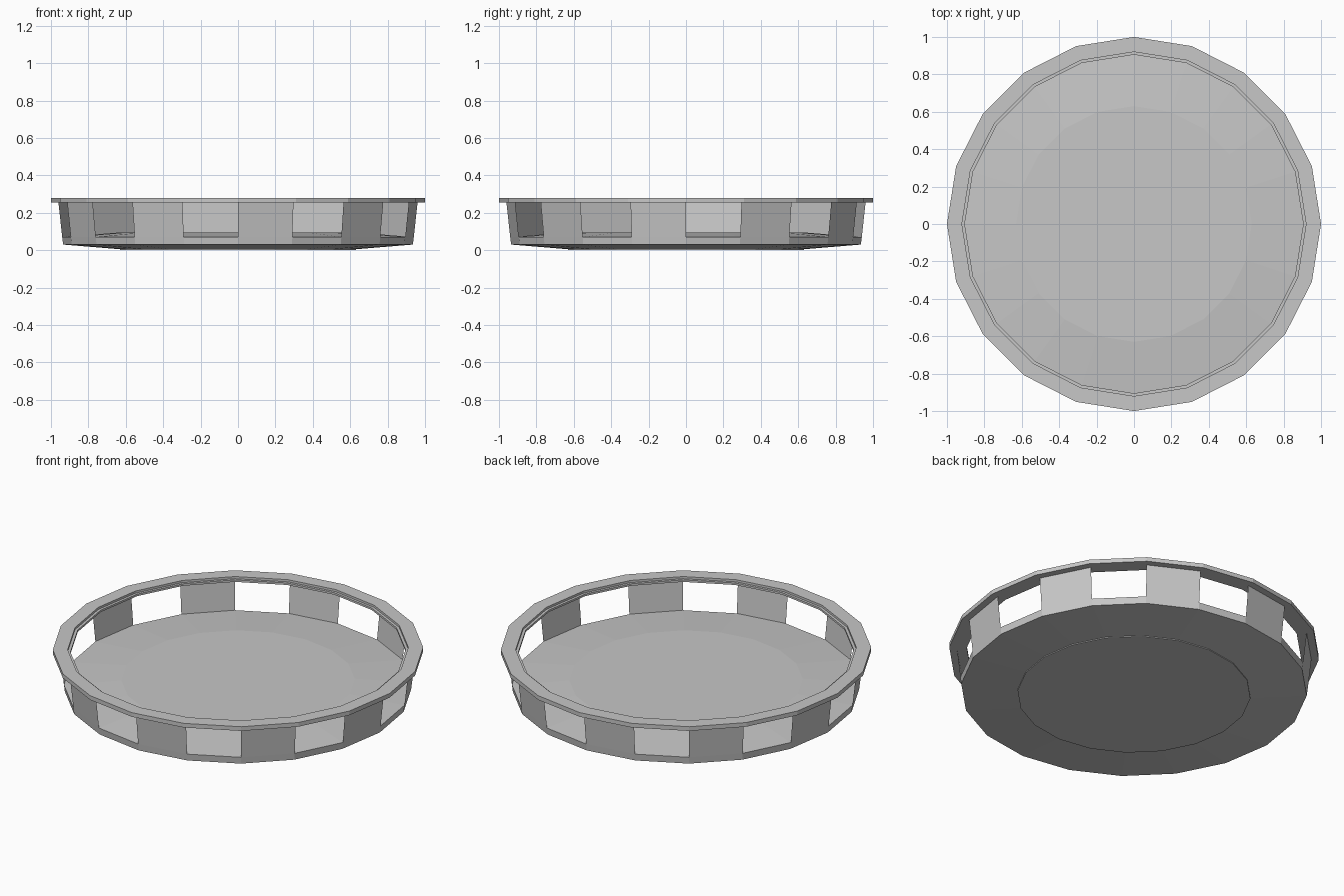
import bpy
import bmesh
from math import cos, sin, tau

if "Cube" in bpy.data.objects:
    bpy.data.objects.remove(bpy.data.objects["Cube"])

SIDES = 20
GREY = (0.57, 0.57, 0.57, 1)
grey = bpy.data.materials.new("plain grey")
grey.use_nodes = True
grey.diffuse_color = GREY
grey.node_tree.nodes["Principled BSDF"].inputs["Base Color"].default_value = GREY


def finish(name, bm):
    mesh = bpy.data.meshes.new(name)
    bm.to_mesh(mesh)
    bm.free()
    mesh.materials.append(grey)
    obj = bpy.data.objects.new(name, mesh)
    bpy.context.collection.objects.link(obj)


def ring(bm, radius, z):
    return [bm.verts.new((radius * cos(tau * k / SIDES), radius * sin(tau * k / SIDES), z))
            for k in range(SIDES)]


def lathe(name, profile, closed):
    """Turn a (radius, z) profile; close it into a tube or cap both ends."""
    bm = bmesh.new()
    rings = [ring(bm, r, z) for r, z in profile]
    pairs = list(zip(rings, rings[1:]))
    if closed:
        pairs.append((rings[-1], rings[0]))
    else:
        bm.faces.new(rings[0])
        bm.faces.new(rings[-1])
    for a, b in pairs:
        for k in range(SIDES):
            n = (k + 1) % SIDES
            bm.faces.new((a[k], a[n], b[n], b[k]))
    bmesh.ops.recalc_face_normals(bm, faces=bm.faces)
    finish(name, bm)


# Shallow domed floor with a slightly raised foot and a low outer side
lathe("floor_plate", [(0.63, 0), (0.63, 0.005), (0.935, 0.03),
                      (0.94, 0.07), (0.63, 0.095)], False)

# Flat overhanging rim with a narrow inner ledge
lathe("top_rim", [(0.905, 0.255), (1, 0.255), (1, 0.28), (0.92, 0.28),
                  (0.92, 0.267), (0.905, 0.267)], True)

# Thin leaning wall panels on every second side, leaving open windows between
bm = bmesh.new()
low, high = ring(bm, 0.94, 0.07), ring(bm, 0.96, 0.255)
for k in range(1, SIDES, 2):
    n = (k + 1) % SIDES
    bm.faces.new((low[k], low[n], high[n], high[k]))
finish("wall_panels", bm)
